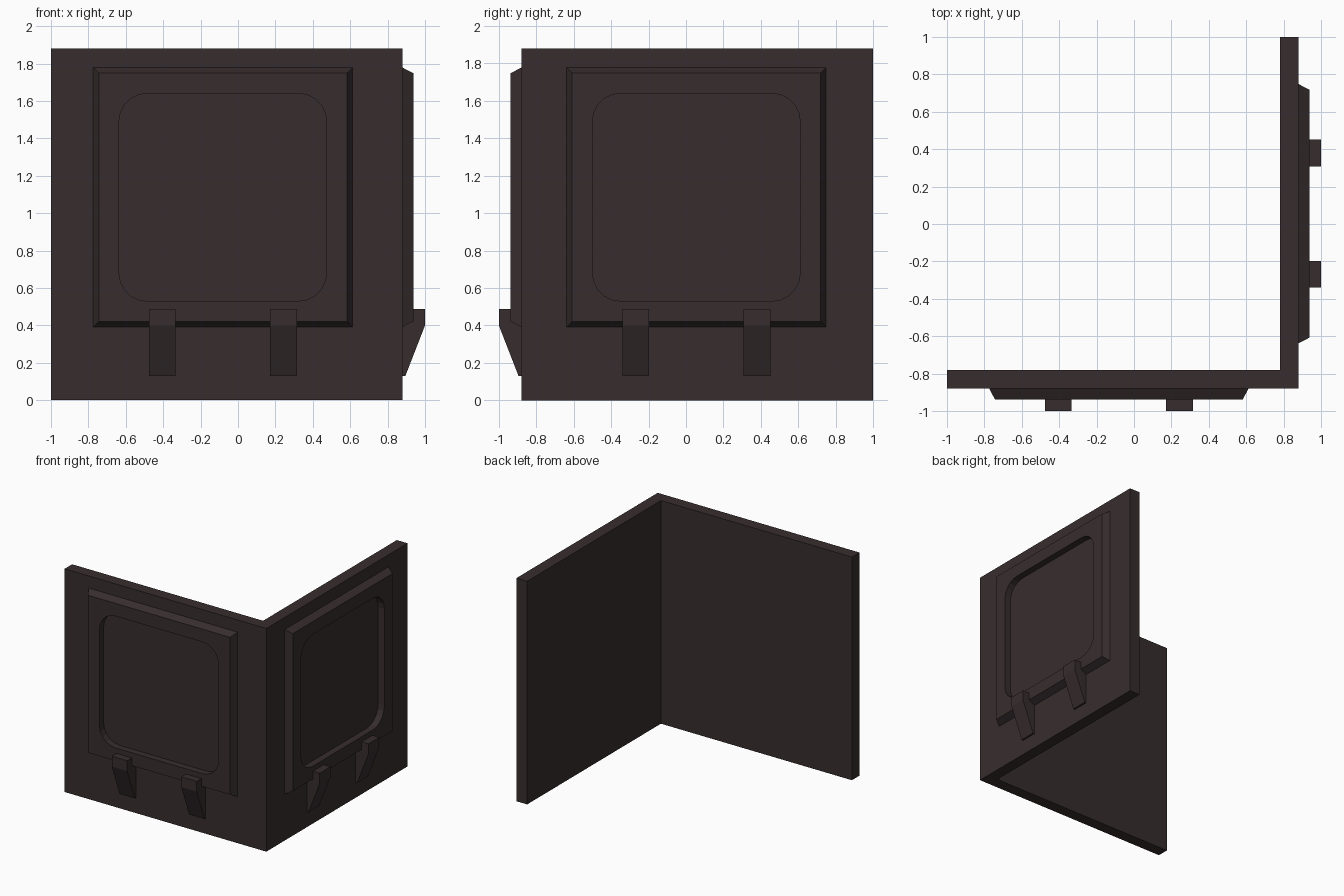
import bpy, bmesh, math
from mathutils import Matrix

if "Cube" in bpy.data.objects:
    bpy.data.objects.remove(bpy.data.objects["Cube"])

mat = bpy.data.materials.new("dark_brown_metal")
mat.diffuse_color = (0.038, 0.026, 0.027, 1)
mat.use_nodes = True
mat.node_tree.nodes["Principled BSDF"].inputs["Base Color"].default_value = mat.diffuse_color


def finish(bm, name, matrix=Matrix()):
    bmesh.ops.transform(bm, matrix=matrix, verts=bm.verts)
    bmesh.ops.recalc_face_normals(bm, faces=bm.faces)
    me = bpy.data.meshes.new(name)
    bm.to_mesh(me)
    bm.free()
    me.materials.append(mat)
    ob = bpy.data.objects.new(name, me)
    bpy.context.collection.objects.link(ob)
    return ob


def prism(name, profile, vec, matrix=Matrix()):
    bm = bmesh.new()
    face = bm.faces.new([bm.verts.new(p) for p in profile])
    ext = bmesh.ops.extrude_face_region(bm, geom=[face], use_keep_orig=True)
    verts = [g for g in ext["geom"] if isinstance(g, bmesh.types.BMVert)]
    bmesh.ops.translate(bm, verts=verts, vec=vec)
    finish(bm, name, matrix)


# Raised frame with bevelled rim and a rounded opening, centred on x = 0
def frame(name, matrix):
    bm = bmesh.new()
    cz, yw, yf, seg = 1.085, -0.88, -0.937, 5
    half, front, hole, r = 0.693, 0.663, 0.555, 0.15
    signs = [(1, 1), (-1, 1), (-1, -1), (1, -1)]
    base = [bm.verts.new((sx * half, yw, cz + sz * half)) for sx, sz in signs]
    rim = [bm.verts.new((sx * front, yf, cz + sz * front)) for sx, sz in signs]
    arcs_f, arcs_b = [], []
    for i, (sx, sz) in enumerate(signs):
        pts = []
        for k in range(seg + 1):
            a = math.pi / 2 * (i + k / seg)
            pts.append((sx * (hole - r) + r * math.cos(a),
                        cz + sz * (hole - r) + r * math.sin(a)))
        arcs_f.append([bm.verts.new((x, yf, z)) for x, z in pts])
        arcs_b.append([bm.verts.new((x, yw, z)) for x, z in pts])
    for i in range(4):
        j = (i + 1) % 4
        bm.faces.new((base[i], base[j], rim[j], rim[i]))
        bm.faces.new((rim[i], rim[j], arcs_f[j][0], arcs_f[i][-1]))
        for k in range(seg):
            bm.faces.new((rim[i], arcs_f[i][k + 1], arcs_f[i][k]))
    # inner walls of the opening
    lf, lb = sum(arcs_f, []), sum(arcs_b, [])
    for k in range(len(lf)):
        n = (k + 1) % len(lf)
        bm.faces.new((lf[k], lf[n], lb[n], lb[k]))
    # flip check: the frame front must face outward (-y) before placing
    finish(bm, name, matrix)


# Corner walls, one L-shaped plan
plan = [(-1, -0.88), (0.88, -0.88), (0.88, 1), (0.78, 1), (0.78, -0.78), (-1, -0.78)]
prism("corner_wall", [(x, y, 0) for x, y in plan], (0, 0, 1.88))

# Frame and two wedge brackets on each outer wall face
sides = {"front": Matrix.Translation((-0.081, 0, 0)),
         "right": Matrix.Translation((0, 0.055, 0)) @ Matrix.Rotation(math.pi / 2, 4, 'Z')}
bracket = [(-0.88, 0.487), (-1, 0.487), (-1, 0.40), (-0.895, 0.13), (-0.88, 0.13)]
for side, m in sides.items():
    frame(side + "_panel_frame", m)
    for label, x in (("left", -0.324), ("right", 0.324)):
        prism(f"{side}_{label}_bracket", [(x - 0.0715, y, z) for y, z in bracket],
              (0.143, 0, 0), m)
